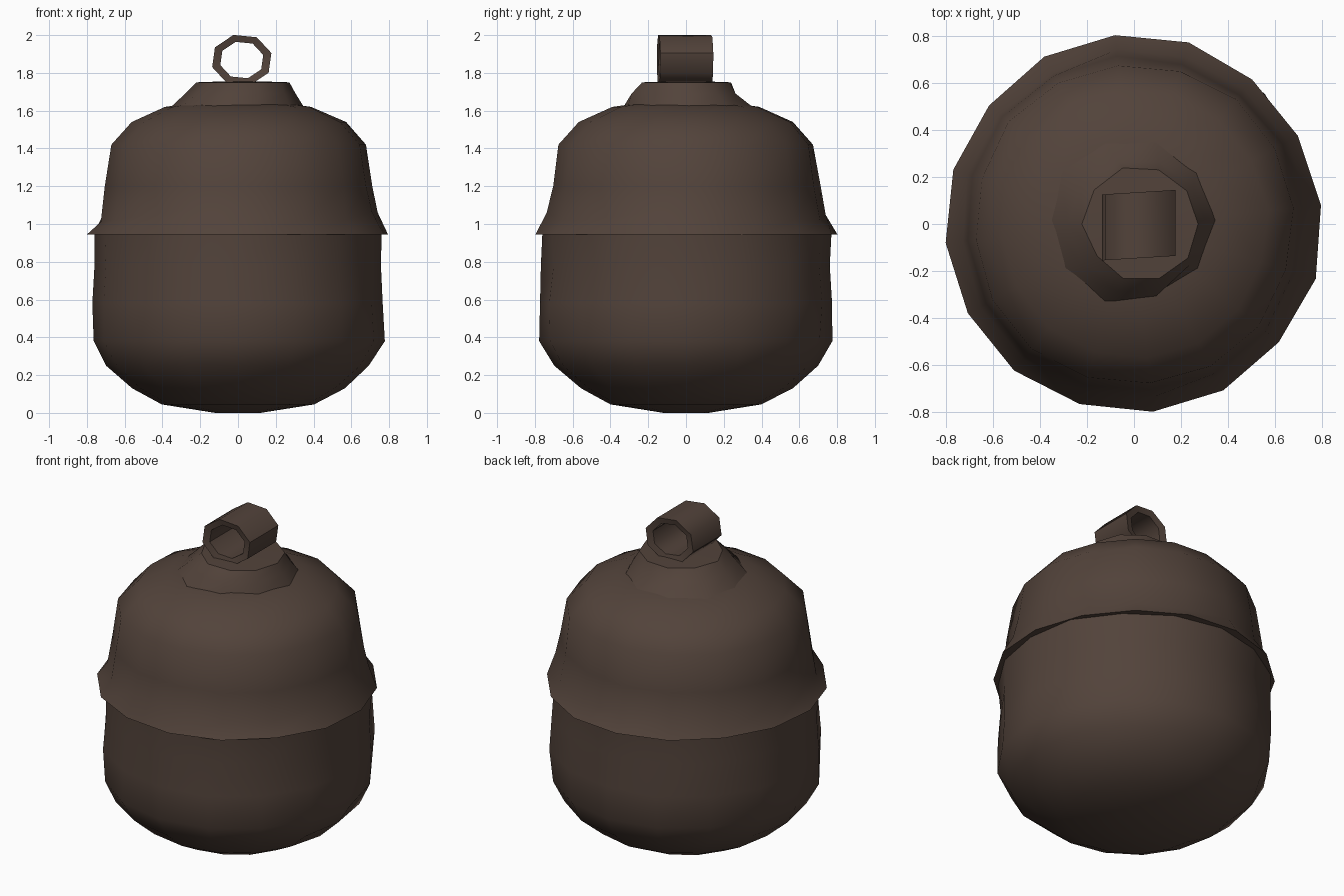
import bpy, bmesh, math, random
from mathutils import Vector

if "Cube" in bpy.data.objects:
    bpy.data.objects.remove(bpy.data.objects["Cube"])

random.seed(4)
brown = bpy.data.materials.new("dark brown clay")
brown.diffuse_color = (0.085, 0.056, 0.043, 1)
brown.use_nodes = True
brown.node_tree.nodes["Principled BSDF"].inputs["Base Color"].default_value = brown.diffuse_color


def finish(name, bm, angle):
    bmesh.ops.recalc_face_normals(bm, faces=bm.faces)
    me = bpy.data.meshes.new(name)
    bm.to_mesh(me)
    bm.free()
    ob = bpy.data.objects.new(name, me)
    bpy.context.collection.objects.link(ob)
    me.materials.append(brown)
    bpy.ops.object.select_all(action='DESELECT')
    ob.select_set(True)
    bpy.context.view_layer.objects.active = ob
    bpy.ops.object.shade_smooth_by_angle(angle=math.radians(angle))
    return ob


def lathe(name, profile, sides, lump, wave=None, turn=0.0, angle=40):
    """Hand-shaped revolve. profile rows: radius, height, centre x, centre y."""
    bm = bmesh.new()
    rings = []
    for i, (r, z, cx, cy) in enumerate(profile):
        ring = []
        for k in range(sides):
            a = 2 * math.pi * k / sides + turn
            rr = r * (1 + random.uniform(-lump, lump))
            dz = wave[1] * math.sin(3 * a + 1) + random.uniform(-wave[1], wave[1]) * 0.6 \
                if wave and i in wave[0] else 0
            ring.append(bm.verts.new((cx + rr * math.cos(a), cy + rr * math.sin(a), z + dz)))
        rings.append(ring)
    for lo, hi in zip(rings, rings[1:]):
        for k in range(sides):
            n = (k + 1) % sides
            bm.faces.new((lo[k], lo[n], hi[n], hi[k]))
    bm.faces.new(rings[0][::-1])
    bm.faces.new(rings[-1])
    return finish(name, bm, angle)


# Rounded pot body
lathe("pot_body", [
    (0.12, 0.00, 0, 0), (0.40, 0.045, 0, 0), (0.56, 0.13, 0, 0), (0.70, 0.25, 0, 0),
    (0.77, 0.38, 0, 0), (0.775, 0.58, 0, 0), (0.765, 0.78, 0, 0), (0.765, 0.95, 0, 0),
], 16, 0.012)

# Domed lid with a flared, uneven rim
lathe("lid", [
    (0.74, 0.945, 0, 0), (0.798, 0.945, 0, 0), (0.735, 1.05, 0, 0), (0.715, 1.20, 0, 0),
    (0.68, 1.42, 0, 0), (0.57, 1.54, 0, 0), (0.39, 1.62, 0, 0), (0.25, 1.64, 0, 0),
], 16, 0.012, wave=((2,), 0.025), turn=0.1)

# Low collar under the handle
lathe("lid_collar", [
    (0.36, 1.61, -0.02, 0.02), (0.29, 1.69, 0.02, 0.0), (0.24, 1.75, 0.03, 0.0),
    (0.10, 1.755, 0.02, 0.0),
], 10, 0.05)

# Loop handle: a wide eight-sided band around the y axis
bm = bmesh.new()
loops = []
for k in range(8):
    a = math.pi * 2 * (k + 0.35) / 8
    c, s = math.cos(a), math.sin(a)
    skew = 0.01 * c
    loops.append([bm.verts.new((0.02 + r * c * 1.18, y + skew, 1.868 + r * s))
                  for r, y in ((0.138, -0.145), (0.138, 0.135), (0.10, 0.125), (0.10, -0.135))])
for k in range(8):
    p, q = loops[k], loops[(k + 1) % 8]
    for j in range(4):
        m = (j + 1) % 4
        bm.faces.new((p[j], p[m], q[m], q[j]))
finish("loop_handle", bm, 50)
